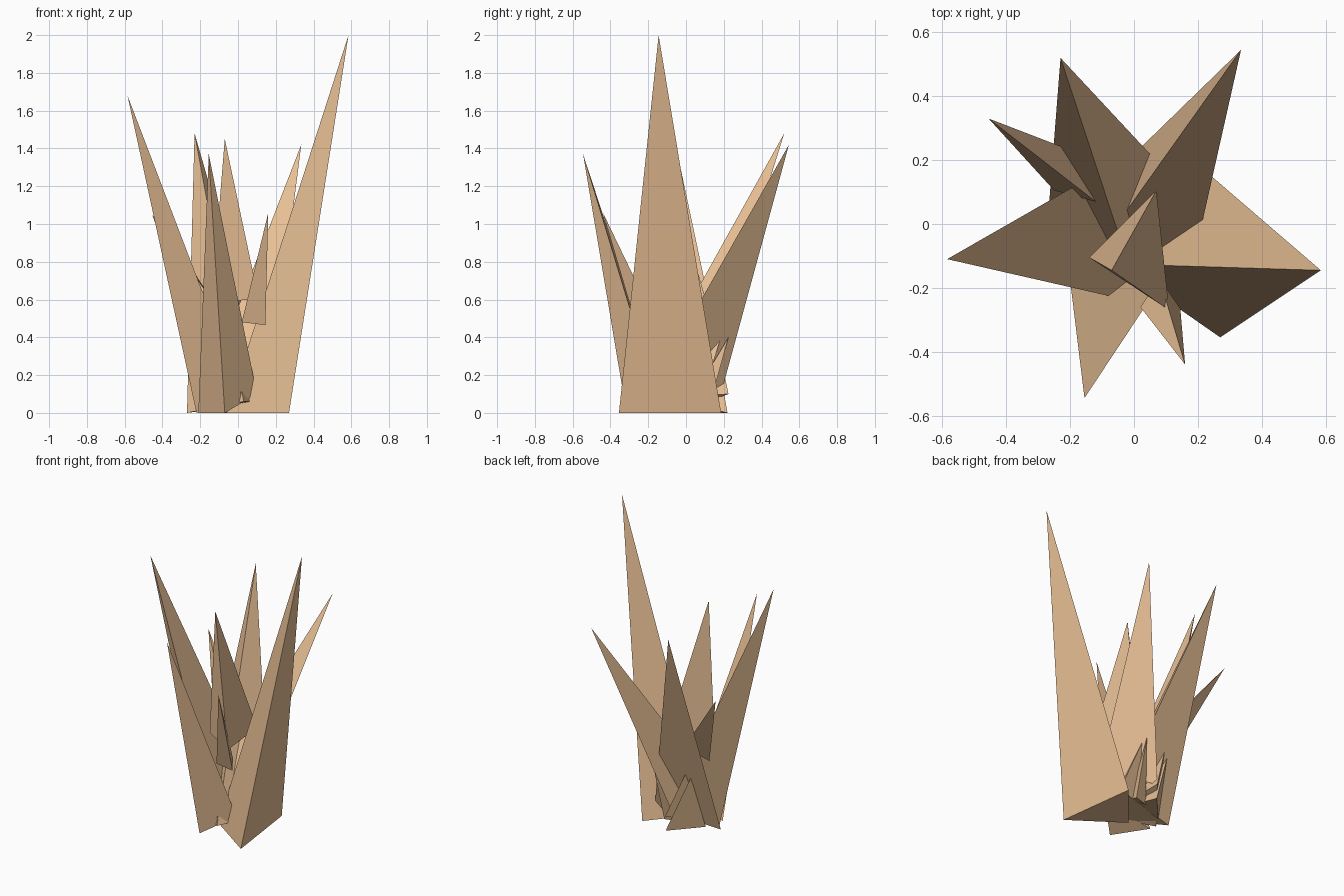
import bpy
import bmesh

# Shared tan material
tan = bpy.data.materials.new("tan")
tan.diffuse_color = (0.80, 0.52, 0.30, 1.0)


def spike(name, tip, a, b, c):
    """Three-sided shard: a sharp tip over a triangular base."""
    bm = bmesh.new()
    for p in (tip, a, b, c):
        bm.verts.new(p)
    bmesh.ops.convex_hull(bm, input=bm.verts[:])
    bmesh.ops.recalc_face_normals(bm, faces=bm.faces[:])
    mesh = bpy.data.meshes.new(name)
    bm.to_mesh(mesh)
    bm.free()
    mesh.materials.append(tan)
    ob = bpy.data.objects.new(name, mesh)
    bpy.context.collection.objects.link(ob)
    return ob


# Tall main shards rising from the ground
spike("right_spike", (0.585, -0.145, 2.0),
      (0.27, -0.355, 0), (0.20, 0.186, 0), (-0.06, -0.125, 0))
spike("left_spike", (-0.585, -0.11, 1.68),
      (-0.22, -0.05, 0), (0.03, -0.25, 0.07), (0.0, 0.225, 0.10))
spike("front_spike", (-0.155, -0.545, 1.37),
      (-0.21, -0.095, 0), (-0.07, -0.315, 0), (0.10, -0.16, 0.10))
spike("back_left_spike", (-0.23, 0.52, 1.48),
      (-0.27, 0.01, 0), (0.18, 0.08, 0.06), (0.03, -0.27, 0.06))
spike("back_right_spike", (0.335, 0.545, 1.42),
      (0.19, -0.10, 0.28), (-0.03, 0.19, 0.12), (-0.10, -0.066, 0.30))

# Shorter shards sprouting from the middle of the cluster
spike("centre_spike", (-0.07, -0.145, 1.45),
      (-0.14, -0.105, 0.59), (0.07, 0.105, 0.60), (0.11, -0.27, 0.60))
spike("small_front_spike", (0.16, -0.44, 1.06),
      (0.02, -0.26, 0.48), (0.145, -0.265, 0.465), (0.08, -0.17, 0.50))
spike("small_left_spike", (-0.455, 0.33, 1.05),
      (-0.13, 0.205, 0.60), (-0.25, 0.105, 0.50), (-0.12, 0.07, 0.57))

# Tiny shards at the foot
spike("foot_spike_left", (-0.142, 0.15, 0.375),
      (0.0, 0.22, 0), (-0.17, 0.03, 0), (0.0, 0.02, 0.05))
spike("foot_spike_back", (0.085, 0.225, 0.40),
      (0.08, 0.12, 0.02), (-0.02, 0.09, 0.02), (0.05, 0.02, 0.06))
